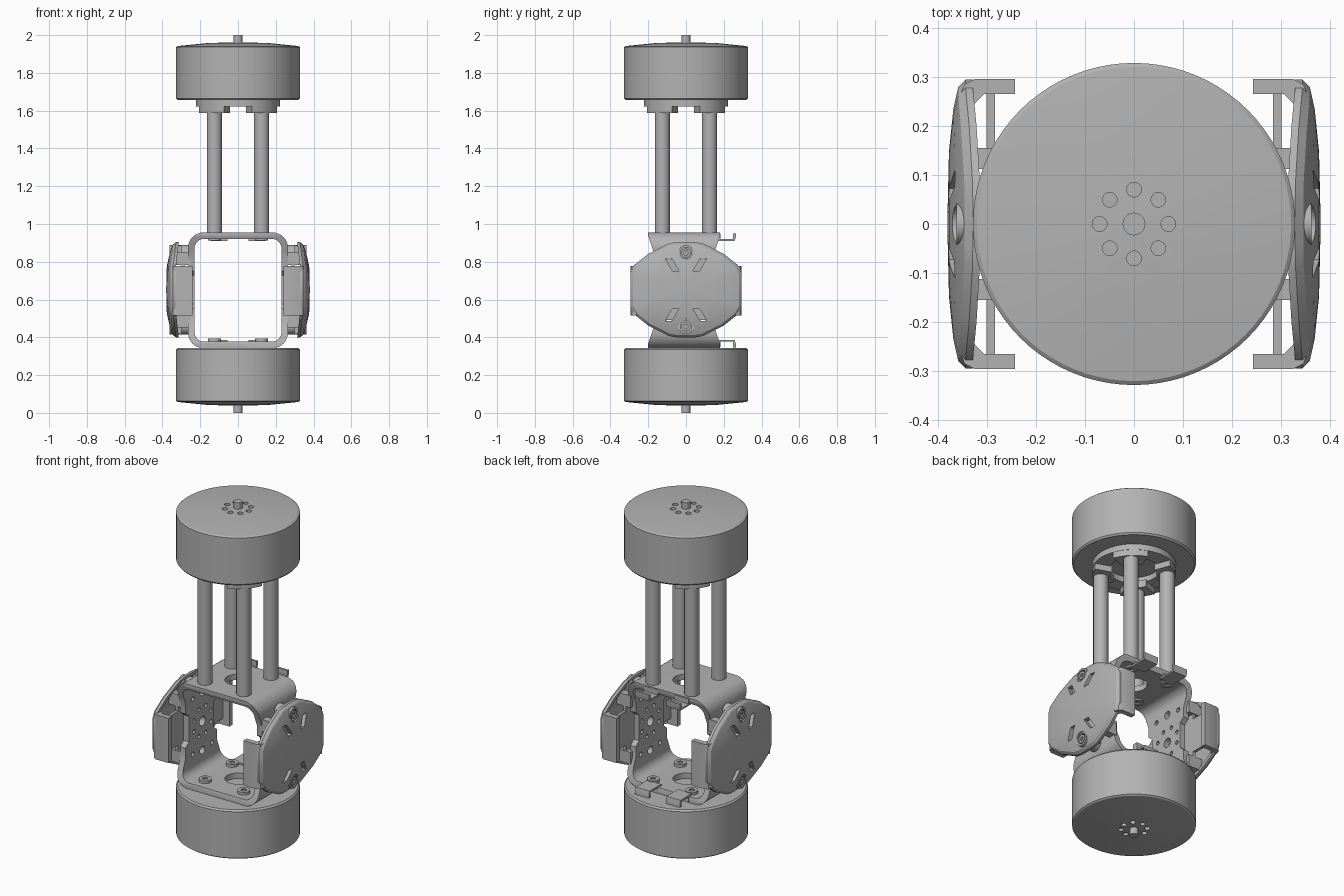
import bpy, bmesh
from math import sin, cos, pi, radians

cube = bpy.data.objects.get("Cube")
if cube:
    bpy.data.objects.remove(cube, do_unlink=True)

grey = bpy.data.materials.new("metal_grey")
grey.use_nodes = True
grey.diffuse_color = (0.45, 0.45, 0.45, 1)
grey.node_tree.nodes["Principled BSDF"].inputs["Base Color"].default_value = (0.45, 0.45, 0.45, 1)
parts = []
MID = 0.652  # height of the bracket centre


def loft(name, rings):
    """Closed solid through rings of equal point count."""
    bm = bmesh.new()
    loops = [[bm.verts.new(p) for p in ring] for ring in rings]
    n = len(loops[0])
    for a, b in zip(loops, loops[1:]):
        for i in range(n):
            j = (i + 1) % n
            bm.faces.new((a[i], a[j], b[j], b[i]))
    bm.faces.new(loops[0])
    bm.faces.new(loops[-1])
    bmesh.ops.recalc_face_normals(bm, faces=bm.faces)
    me = bpy.data.meshes.new(name)
    bm.to_mesh(me)
    bm.free()
    me.materials.append(grey)
    ob = bpy.data.objects.new(name, me)
    bpy.context.collection.objects.link(ob)
    parts.append(ob)
    return ob


def prism(name, pts, axis, a, b):
    put = {"x": lambda u, v, w: (w, u, v),
           "y": lambda u, v, w: (u, w, v),
           "z": lambda u, v, w: (u, v, w)}[axis]
    return loft(name, [[put(u, v, w) for u, v in pts] for w in (a, b)])


def circle(r, cu=0, cv=0, n=32):
    return [(cu + r * cos(2 * pi * i / n), cv + r * sin(2 * pi * i / n)) for i in range(n)]


def rod(name, r, cu, cv, axis, a, b, n=32):
    return prism(name, circle(r, cu, cv, n), axis, a, b)


def rect(u0, u1, v0, v1):
    return [(u0, v0), (u1, v0), (u1, v1), (u0, v1)]


def round_rect(hw, hh, r, cv):
    pts = []
    for q, (su, sv) in enumerate(((1, 1), (-1, 1), (-1, -1), (1, -1))):
        for k in range(9):
            t = (q + k / 8) * pi / 2
            pts.append((su * (hw - r) + r * cos(t), cv + sv * (hh - r) + r * sin(t)))
    return pts


def cut(ob, cutters):
    for c in cutters:
        m = ob.modifiers.new("cut", "BOOLEAN")
        m.operation, m.solver, m.object = "DIFFERENCE", "EXACT", c
    dg = bpy.context.evaluated_depsgraph_get()
    dg.update()
    me = bpy.data.meshes.new_from_object(ob.evaluated_get(dg))
    ob.modifiers.clear()
    ob.data = me
    for c in cutters:
        parts.remove(c)
        bpy.data.objects.remove(c, do_unlink=True)


# Motor drums with shaft and a circle of face holes
profile = [(.023, 2), (.023, 1.962), (.16, 1.958), (.32, 1.942), (.328, 1.936),
           (.328, 1.665), (.32, 1.656)]
for name, flip in (("upper_motor", False), ("lower_motor", True)):
    h = lambda z: 2 - z if flip else z
    drum = loft(name, [[(x, y, h(z)) for x, y in circle(r, n=80)] for r, z in profile])
    cut(drum, [rod("pit", .015, .07 * cos(k * pi / 4), .07 * sin(k * pi / 4),
                   "z", h(1.945), h(1.98), 16) for k in range(8)])

# Ring mount under the upper drum, with four pads
ring = rod("mount_ring", .222, 0, 0, "z", 1.622, 1.658, 64)
cut(ring, [rod("bore", .135, 0, 0, "z", 1.6, 1.7, 48)])
for k in range(4):
    mid = 45 + 90 * k
    arc = [radians(mid + d) for d in range(-25, 26, 5)]
    pad = [(.22 * cos(t), .22 * sin(t)) for t in arc]
    pad += [(.125 * cos(t), .125 * sin(t)) for t in reversed(arc)]
    prism("mount_pad", pad, "z", 1.587, 1.63)

# Posts and screw heads
corners = [(x, y) for x in (-.125, .125) for y in (-.125, .125)]
for x, y in corners:
    rod("post", .04, x, y, "z", .95, 1.6)
    for name, a, b in (("upper_screw", .912, .93), ("lower_screw", .37, .393)):
        screw = rod(name, .034, x, y, "z", a, b, 24)
        a, b = (a - .01, a + .008) if name == "upper_screw" else (b - .008, b + .01)
        cut(screw, [rod("socket", .016, x, y, "z", a, b, 6)])

# Square bracket frame with waisted side walls
frame = prism("bracket_frame", round_rect(.264, .306, .08, .649), "y", -.2, .18)
cut(frame, [prism("inside", round_rect(.23, .272, .05, .649), "y", -.4, .4)])
waist = [(.19, .285), (.165, .21), (.145, .16), (.145, .1), (.115, .075)]
edge = waist + [(y, -z) for y, z in reversed(waist)]
holes = []
for s in (-1, 1):
    pts = [(s * y - .01, MID + z) for y, z in edge]
    pts += [(s * .4, MID - .285), (s * .4, MID + .285)]
    holes.append(prism("waist", pts, "x", -.4, .4))
holes.append(rod("centre_hole", .07, 0, 0, "z", .2, 1.2))
holes.append(rod("horn_hole", .027, 0, MID, "x", -.4, .4, 20))
for k in range(8):
    t = k * pi / 4 + pi / 8
    holes.append(rod("wall_hole", .012, .085 * cos(t), MID + .085 * sin(t), "x", -.4, .4, 12))
for z in (-.17, .17):
    holes.append(rod("wall_hole", .022, 0, MID + z, "x", -.4, .4, 16))
    for y in (-.09, .09):
        holes.append(rod("wall_hole", .014, y, MID + z * .95, "x", -.4, .4, 12))
cut(frame, holes)

# Hooked tabs on the back edge of the bracket
for s in (-1, 1):
    hook = [(.16, .272), (.25, .272), (.25, .302), (.264, .302), (.264, .285),
            (.258, .262), (.16, .262)]
    for x in (-.1, .1):
        prism("back_tab", [(y, .649 + s * z) for y, z in hook], "x", x - .045, x + .045)
        prism("tab_root", rect(.15, .182, .649 + s * .262, .649 + s * .3), "x", x - .045, x + .045)

# Side covers: domed octagonal shells
quarter = [(.05, .252), (.09, .245), (.2, .19), (.275, .13), (.294, .09)]
half = quarter + [(y, -z) for y, z in reversed(quarter)]
octagon = half + [(-y, -z) for y, z in half]
shell = [(.05, .38), (.5, .377), (.8, .368), (.95, .358), (1, .343), (1, .328),
         (.92, .328), (.9, .337), (.8, .341), (.5, .35), (.05, .352)]


def build_side(turn):
    first = len(parts)
    cover = loft("side_cover", [[(x - .12 * max(0, abs(z * k) - .13), y * k, MID + z * k)
                                 for y, z in octagon] for k, x in shell])
    cutters = []
    slot = [(.075, .165), (.11, .165), (.072, .1), (.037, .1)]
    for sz in (-1, 1):
        cutters.append(rod("screw_hole", .038, 0, MID + sz * .194, "x", .3, .45, 24))
        for sy in (-1, 1):
            cutters.append(prism("slot", [(sy * y, MID + sz * z) for y, z in slot], "x", .3, .45))
    cut(cover, cutters)

    for s in (-1, 1):
        # Bent end flange and the thin rib behind it
        flange = [(.242, .295), (.325, .295), (.345, .285), (.353, .265), (.34, .225),
                  (.33, .24), (.305, .265), (.242, .265)]
        prism("cover_flange", [(x, s * y) for x, y in flange], "z", MID - .137, MID + .125)
        prism("inner_rib", rect(.283, .3, *sorted((s * .13, s * .27))), "z", MID - .1, MID + .1)
        # Screw, sleeve and bridges to the bracket
        z = MID + s * .194
        sleeve = rod("screw_sleeve", .042, 0, z, "x", .258, .362, 24)
        cut(sleeve, [rod("bore", .03, 0, z, "x", .34, .4, 24)])
        screw = rod("cover_screw", .024, 0, z, "x", .33, .362, 20)
        cut(screw, [rod("socket", .012, 0, z, "x", .352, .4, 6)])
        for sy in (-1, 1):
            y0, y1 = sorted((sy * .112, sy * .155))
            prism("cover_bridge", rect(y0, y1, *sorted((MID + s * .13, MID + s * .2))),
                  "x", .25, .345)
            y0, y1 = sorted((sy * .05, sy * .08))
            prism("cover_clip", rect(y0, y1, *sorted((MID + s * .17, MID + s * .235))),
                  "x", .3, .34)
    # Inner plate beside the bracket wall
    prism("inner_plate", rect(-.15, .15, MID - .16, MID + .16), "x", .283, .298)
    for ob in parts[first:]:
        ob.rotation_euler.z = turn


build_side(0)
build_side(pi)

# Smooth rounded surfaces, keep edges sharp
bpy.ops.object.select_all(action="DESELECT")
for ob in parts:
    ob.select_set(True)
bpy.context.view_layer.objects.active = parts[0]
bpy.ops.object.shade_smooth_by_angle(angle=radians(30))
